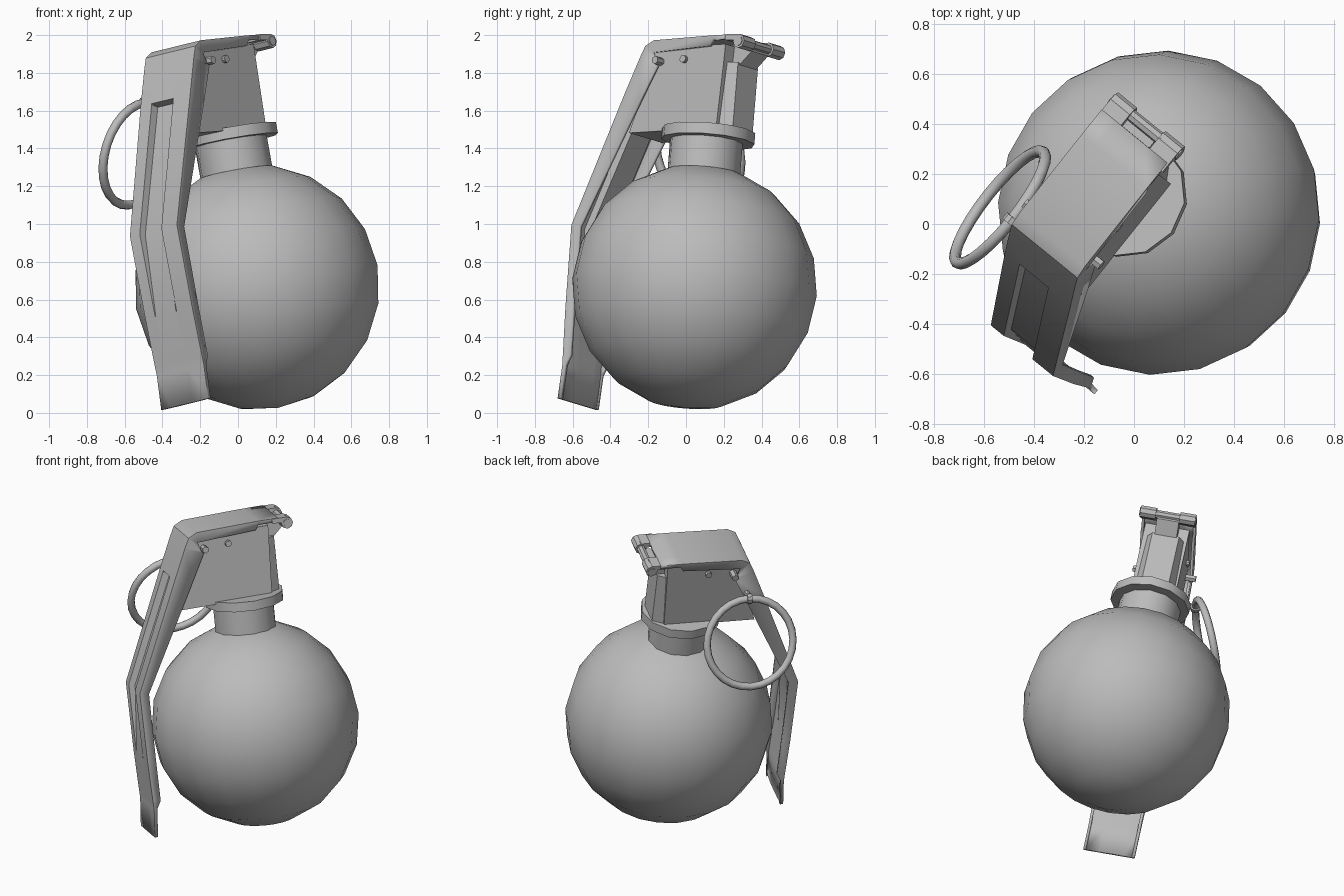
import bpy, bmesh, math
from mathutils import Matrix, Vector

if "Cube" in bpy.data.objects:
    bpy.data.objects.remove(bpy.data.objects["Cube"])

# Tilted frame: X across the lever, -Y towards the lever, Z along the neck
S = Vector((0.762, -0.62, 0.187)).normalized()
U = Vector((-0.177, 0.081, 0.981))
U = (U - S * U.dot(S)).normalized()
B = U.cross(S)
FRAME = Matrix.Translation((0.10, 0.045, 0.665)) @ Matrix((S, B, U)).transposed().to_4x4()

grey = bpy.data.materials.new("plain_grey")
grey.diffuse_color = (0.5, 0.5, 0.5, 1)
grey.use_nodes = True
grey.node_tree.nodes["Principled BSDF"].inputs["Base Color"].default_value = grey.diffuse_color


def finish(bm, name, angle=35):
    bmesh.ops.recalc_face_normals(bm, faces=bm.faces)
    me = bpy.data.meshes.new(name)
    bm.to_mesh(me)
    bm.free()
    me.materials.append(grey)
    ob = bpy.data.objects.new(name, me)
    bpy.context.collection.objects.link(ob)
    ob.matrix_world = FRAME
    bpy.ops.object.select_all(action='DESELECT')
    ob.select_set(True)
    bpy.context.view_layer.objects.active = ob
    bpy.ops.object.shade_smooth_by_angle(angle=math.radians(angle))
    return ob


def cylinder(name, r, start, end, sides):
    a, b = Vector(start), Vector(end)
    rot = (b - a).to_track_quat('Z', 'Y').to_matrix().to_4x4()
    bm = bmesh.new()
    bmesh.ops.create_cone(bm, cap_ends=True, segments=sides, radius1=r, radius2=r,
                          depth=(b - a).length, matrix=Matrix.Translation((a + b) / 2) @ rot)
    return finish(bm, name)


def prism(name, pts, lo, hi, axis):
    """Extrude a flat outline along X (points are y, z) or Z (points are x, y)."""
    bm = bmesh.new()
    def put(p, t):
        return (t, p[0], p[1]) if axis == 'X' else (p[0], p[1], t)
    rows = [[bm.verts.new(put(p, t)) for p in pts] for t in (lo, hi)]
    n = len(pts)
    bm.faces.new(rows[0])
    bm.faces.new(rows[1])
    for i in range(n):
        j = (i + 1) % n
        bm.faces.new((rows[0][i], rows[0][j], rows[1][j], rows[1][i]))
    return finish(bm, name)


# Round body
bm = bmesh.new()
bmesh.ops.create_uvsphere(bm, u_segments=20, v_segments=10, radius=0.65)
finish(bm, "round_body", 40)

# Neck and collar
cylinder("neck", 0.195, (0, 0, 0.5), (0, 0, 0.83), 12)
cylinder("collar", 0.25, (0, 0.01, 0.785), (0, 0.01, 0.845), 12)

# Head block, with chamfered rear panel
CX = -0.02
prism("head_block", [(-0.43, 0.83), (0.16, 0.83), (0.18, 1.28), (-0.30, 1.28), (-0.31, 1.18)],
      CX - 0.135, CX + 0.145, 'X')
prism("rear_panel", [(CX - 0.13, 0.15), (CX - 0.085, 0.225), (CX + 0.085, 0.225), (CX + 0.13, 0.15)],
      0.84, 1.19, 'Z')
prism("hinge_bracket", [(0.14, 1.18), (0.225, 1.18), (0.30, 1.25), (0.30, 1.29), (0.14, 1.29)],
      CX - 0.07, CX + 0.07, 'X')

# Hinge: thin pin with two fat knuckles
cylinder("hinge_pin", 0.026, (CX - 0.175, 0.295, 1.285), (CX + 0.185, 0.295, 1.285), 8)
for name, a, b in (("left_knuckle", -0.17, -0.07), ("right_knuckle", 0.08, 0.18)):
    cylinder(name, 0.038, (CX + a, 0.295, 1.285), (CX + b, 0.295, 1.285), 8)
    prism(name + "_arm", [(0.20, 1.325), (0.30, 1.322), (0.30, 1.29), (0.20, 1.295)],
          CX + a, CX + b, 'X')

# Lever: pressed sheet with folded sides and a sunken channel
# each station: y, z, inward y, inward z, side depth, channel depth
stations = [
    (0.24, 1.325, 0, -1, 0.025, 0), (0.11, 1.325, 0, -1, 0.025, 0),
    (0.09, 1.325, 0, -1, 0.055, 0), (-0.29, 1.318, 0, -1, 0.065, 0),
    (-0.345, 1.29, 0.6, -0.8, 0.125, 0), (-0.375, 1.23, 0.92, -0.39, 0.13, 0),
    (-0.461, 1.035, 0.92, -0.39, 0.115, 0), (-0.463, 1.03, 0.92, -0.39, 0.115, 0.045),
    (-0.757, 0.346, 0.98, -0.2, 0.06, 0.04), (-0.752, -0.10, 1, 0, 0.055, 0),
    (-0.743, -0.36, 1, 0, 0.05, 0), (-0.741, -0.41, 1, 0, 0.021, 0),
    (-0.755, -0.59, 1, 0, 0.021, 0),
]
bm = bmesh.new()
rows = []
for i, (y, z, ny, nz, side, dip) in enumerate(stations):
    w = 0.172 if i < 8 else 0.163
    section = [(-w, side), (-w, 0), (-0.095, 0), (-0.09, dip), (0.05, dip), (0.055, 0), (w, 0), (w, side)]
    rows.append([bm.verts.new((CX + x, y + ny * d, z + nz * d)) for x, d in section])
for a, b in zip(rows, rows[1:]):
    for k in range(7):
        bm.faces.new((a[k], a[k + 1], b[k + 1], b[k]))
lever = finish(bm, "lever", 30)
# make the sheet thicken towards the inside
top = max(lever.data.polygons, key=lambda p: p.area * abs(p.normal.z))
mod = lever.modifiers.new("sheet", 'SOLIDIFY')
mod.thickness = 0.018
mod.offset = -1 if top.normal.z > 0 else 1

# Cross rod and side studs
cylinder("cross_rod", 0.022, (CX - 0.20, -0.25, 1.205), (CX + 0.20, -0.25, 1.205), 6)
cylinder("side_studs", 0.02, (CX - 0.155, -0.09, 1.21), (CX + 0.165, -0.09, 1.21), 10)

# Pull ring leaning against the lever, with its clip and pin
up = Vector((0.42, 0, 0.907)).normalized()
out = Vector((0, 1, 0))
normal = up.cross(out)
centre = Vector((-0.365, -0.345, 0.806))
bm = bmesh.new()
N, M = 28, 8
grid = []
for i in range(N):
    a = 2 * math.pi * i / N
    r = math.cos(a) * out + math.sin(a) * up
    grid.append([bm.verts.new(centre + r * (0.28 + 0.024 * math.cos(2 * math.pi * j / M))
                              + normal * 0.024 * math.sin(2 * math.pi * j / M)) for j in range(M)])
for i in range(N):
    for j in range(M):
        p, q, k = grid[i], grid[(i + 1) % N], (j + 1) % M
        bm.faces.new((p[j], q[j], q[k], p[k]))
finish(bm, "pull_ring", 60)
tip = centre + up * 0.28
cylinder("ring_clip", 0.034, tip - out * 0.015, tip + out * 0.015, 10)
cylinder("ring_pin", 0.018, tip, (CX - 0.13, tip.y, tip.z + 0.01), 8)
